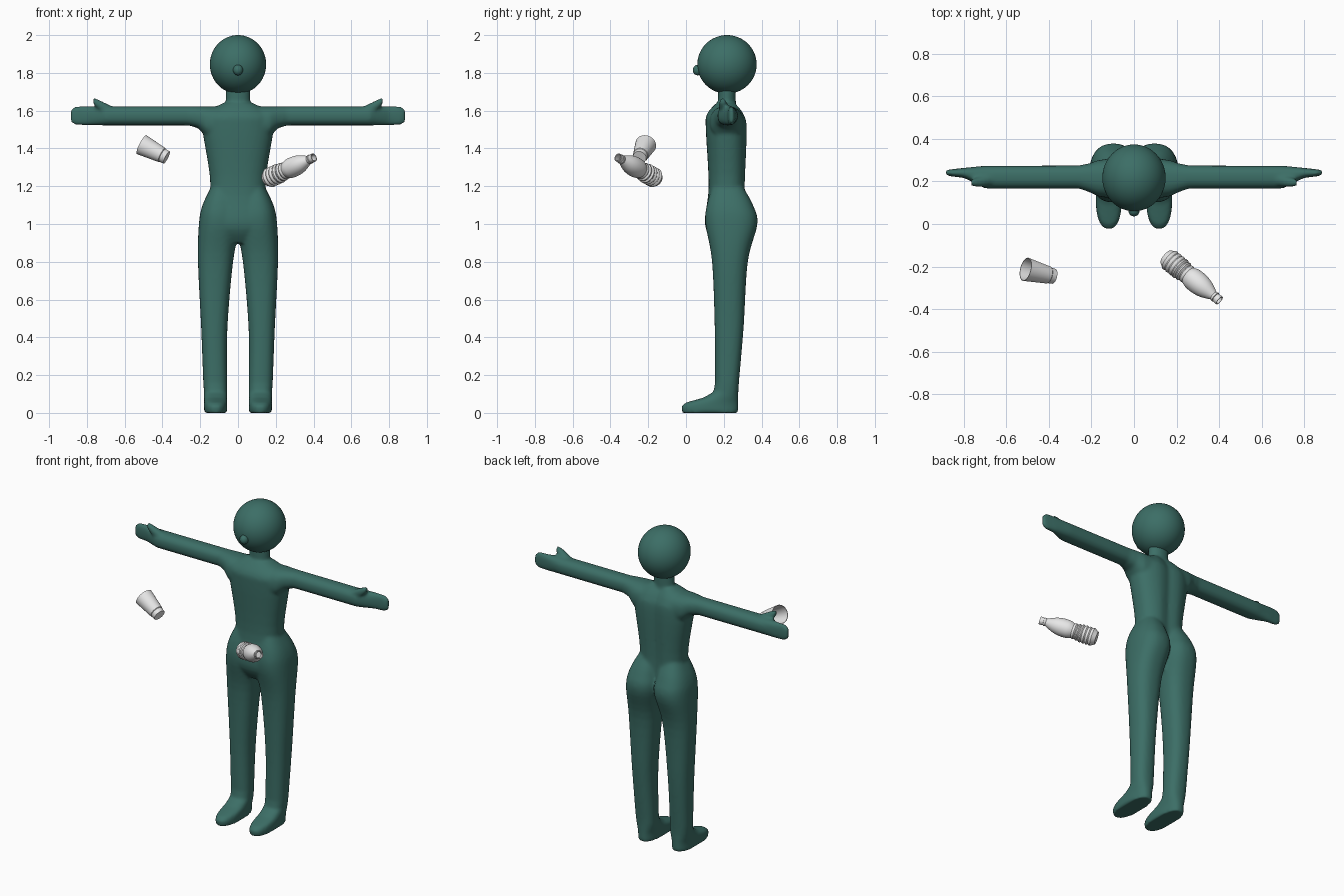
import bpy, bmesh, math
from mathutils import Vector

if "Cube" in bpy.data.objects:
    bpy.data.objects.remove(bpy.data.objects["Cube"], do_unlink=True)


def material(name, red, green, blue):
    colour = (red, green, blue, 1)
    mat = bpy.data.materials.new(name)
    mat.use_nodes = True
    mat.diffuse_color = colour
    mat.node_tree.nodes["Principled BSDF"].inputs["Base Color"].default_value = colour
    return mat


teal = material("dark teal", .045, .156, .133)
pale = material("pale plastic", .8, .8, .8)


def finish(bm, name, mat, sharp_angle):
    """Turn the bmesh into a shaded object."""
    bmesh.ops.recalc_face_normals(bm, faces=bm.faces)
    mesh = bpy.data.meshes.new(name)
    bm.to_mesh(mesh)
    bm.free()
    mesh.materials.append(mat)
    part = bpy.data.objects.new(name, mesh)
    bpy.context.collection.objects.link(part)
    bpy.ops.object.select_all(action='DESELECT')
    part.select_set(True)
    bpy.context.view_layer.objects.active = part
    bpy.ops.object.shade_smooth_by_angle(angle=math.radians(sharp_angle))
    return part


def skin(bm, rings):
    """Bridge successive rings of vertices into a capped tube."""
    for lower, upper in zip(rings, rings[1:]):
        for i in range(len(lower)):
            bm.faces.new((lower[i - 1], lower[i], upper[i], upper[i - 1]))
    bm.faces.new(rings[0])
    bm.faces.new(rings[-1])


def circle(count=40):
    """Cosine and sine pairs around a circle."""
    angles = [math.tau * i / count for i in range(count)]
    return [(math.cos(angle), math.sin(angle)) for angle in angles]


def flow(keys, steps=5):
    """Run a smooth spline through key sections."""
    points = [Vector(key) for key in keys]
    padded = [points[0]] + points + [points[-1]]
    result = []
    for before, start, end, after in zip(padded, padded[1:], padded[2:], padded[3:]):
        leave, arrive = (end - before) / 2, (after - start) / 2
        for step in range(steps):
            t = step / steps
            bend = leave * (1 - t) - arrive * t
            ease = t * t * (3 - 2 * t)
            result.append(start.lerp(end, ease) + bend * t * (1 - t))
    return result + [points[-1]]


def loft(bm, sections, upright=True, side=1, power=2.4, groove=0):
    """Each section is its position, then low and high limits across both ways."""
    rings = []
    for position, u_low, u_high, v_low, v_high in sections:
        ring = []
        for c, s in circle():
            u_unit = math.copysign(abs(c) ** (2 / power), c)
            v_unit = math.copysign(abs(s) ** (2 / power), s)
            u = (u_low + u_high + (u_high - u_low) * u_unit) / 2
            v = (v_low + v_high + (v_high - v_low) * v_unit) / 2
            if s > 0:
                v -= groove * math.exp(-(u / .04) ** 2)
            x, y, z = (u, v, position) if upright else (position, u, v)
            ring.append(bm.verts.new((side * x, y, z)))
        rings.append(ring)
    skin(bm, rings)


body = bmesh.new()

# Torso: height, half width, front, back, with a shallow groove down the spine
torso = [(.9, .1, .15, .28), (1, .19, .1, .32), (1.2, .146, .12, .318),
         (1.5, .188, .105, .327), (1.58, .18, .11, .31), (1.64, .08, .16, .27)]
loft(body, [(z, -half, half, front, back) for z, half, front, back in flow(torso)],
     groove=.016)

# Neck
loft(body, [(z, -.064, .064, .17, .264) for z in (1.55, 1.75)], power=2)

# Foot: sole, toe and instep share one heel and width
foot = [(z, .057, .18, toe, .277)
        for z, toe in ((0, -.02), (.035, -.026), (.055, 0), (.08, .09), (.11, .145))]

# Leg: height, inner side, outer side, front, back
leg = [(.16, .057, .184, .154, .28), (.45, .056, .195, .152, .305),
       (.8, .026, .212, .138, .327), (1, -.01, .207, .103, .378),
       (1.1, 0, .188, .11, .355), (1.2, .02, .14, .14, .3)]

# Arm: reach, front, back, and how far the underside drops below the wrist
arm = [(.1, .12, .31, .09), (.17, .13, .3, .06), (.21, .15, .285, .015), (.26, .167, .275, 0),
       (.7, .167, .274, 0), (.8, .217, .264, 0), (.86, .224, .257, 0), (.885, .23, .253, -.016)]
arm = [(x, front, back, 1.522 - drop, 1.623 + min(drop, 0)) for x, front, back, drop in arm]

# Thumb rises off the front of the wrist
thumb = [(.65, .18, .24, 1.56, 1.615), (.73, .172, .22, 1.6, 1.655), (.765, .178, .212, 1.63, 1.67)]

for side in (1, -1):
    loft(body, foot + flow(leg), side=side)
    loft(body, arm, upright=False, side=side)
    loft(body, thumb, upright=False, side=side, power=2)

# Fuse the limbs into one soft surface
figure = finish(body, "body", teal, 180)
fuse = figure.modifiers.new("fuse", 'REMESH')
fuse.mode = 'VOXEL'
fuse.voxel_size = .009
fuse.use_smooth_shade = True
soften = figure.modifiers.new("soften", 'SMOOTH')
soften.factor = .5
soften.iterations = 8


def ball(name, centre, radii):
    bm = bmesh.new()
    bmesh.ops.create_uvsphere(bm, u_segments=48, v_segments=32, radius=1)
    bmesh.ops.scale(bm, vec=radii, verts=bm.verts)
    bmesh.ops.translate(bm, vec=centre, verts=bm.verts)
    finish(bm, name, teal, 180)


# Head and nose
ball("head", (0, .217, 1.845), (.149, .157, .155))
ball("nose", (0, .062, 1.815), (.026, .026, .028))


def lathe(name, profile, base, tip):
    """Turn radius and height fraction pairs about the line from base to tip."""
    base, axis = Vector(base), Vector(tip) - Vector(base)
    turn = axis.to_track_quat('Z', 'Y')
    bm = bmesh.new()
    rings = []
    for radius, fraction in profile:
        height = fraction * axis.length
        rings.append([bm.verts.new(base + turn @ Vector((radius * c, radius * s, height)))
                      for c, s in circle()])
    skin(bm, rings)
    finish(bm, name, pale, 35)


# Open cup with a stepped foot
cup = [(.036, 0), (.038, .17), (.041, .19), (.056, 1), (.053, 1), (.036, .07)]
lathe("cup", cup, (-.378, -.246, 1.352), (-.51, -.213, 1.42))

# Bottle: ribbed grip, narrow waist, smooth shoulder, then a hollow neck with a lip
bottle = [(.038, 0)]
for rib in range(6):
    radius = .053 - .0035 * max(0, rib - 3)
    start = .05 + .062 * rib
    bottle += [(radius - .005, start), (radius, start + .02), (radius, start + .04)]
bottle += flow([(.043, .42), (.052, .5), (.052, .63), (.043, .75), (.022, .89)])
bottle += [(.025, .91), (.025, .925), (.021, .93), (.023, .96), (.023, 1), (.018, 1), (.018, .9)]
lathe("bottle", bottle, (.15, -.155, 1.237), (.402, -.36, 1.352))
